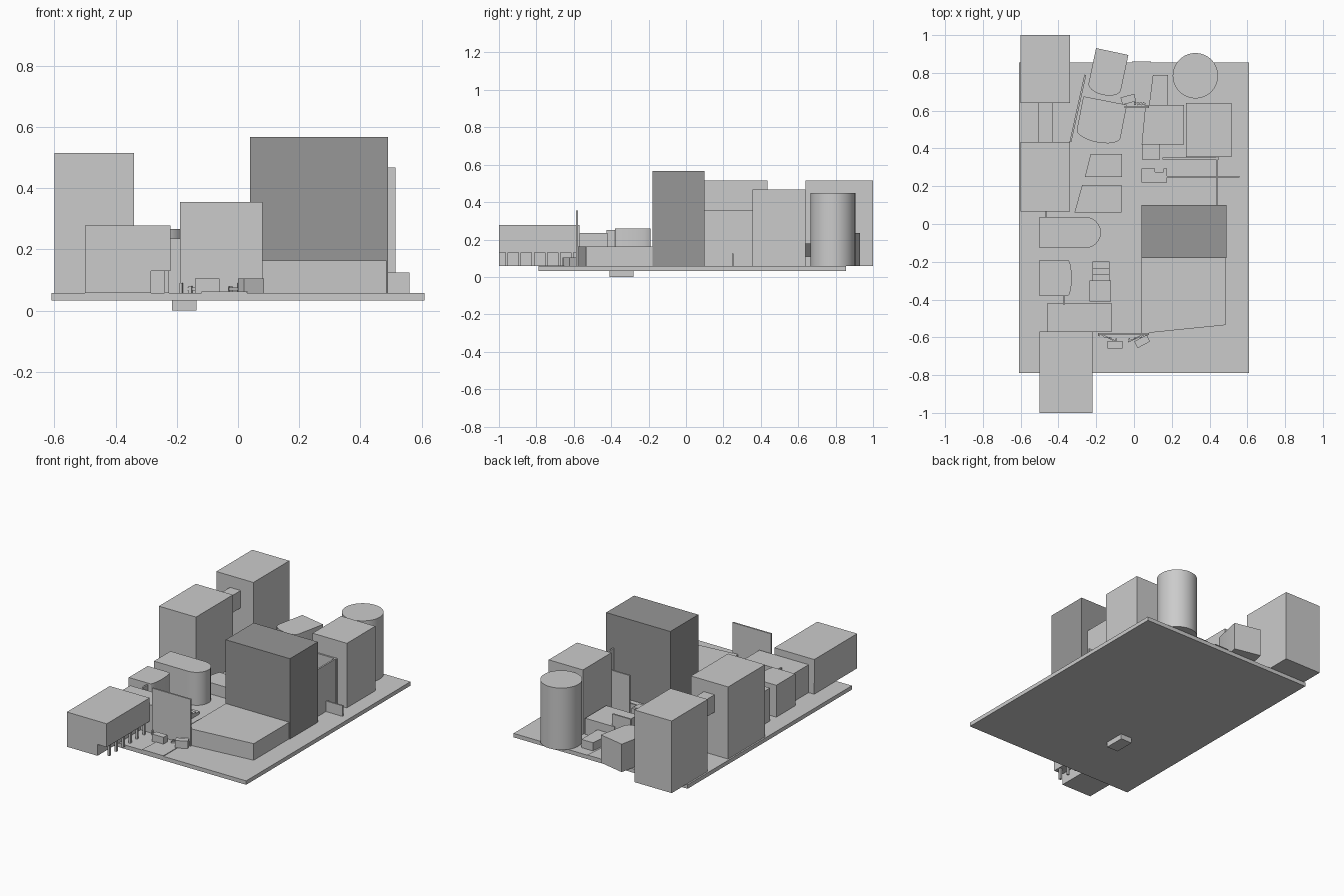
import bpy, bmesh, math
from mathutils import Matrix, Vector

if "Cube" in bpy.data.objects:
    bpy.data.objects.remove(bpy.data.objects["Cube"])


def material(name, value):
    mat = bpy.data.materials.new(name)
    mat.use_nodes = True
    colour = (value, value, value, 1)
    mat.diffuse_color = colour
    mat.node_tree.nodes["Principled BSDF"].inputs["Base Color"].default_value = colour
    return mat


LIGHT = material("light grey", 0.6)
DARK = material("dark grey", 0.31)
GROUND = 0.058
ARC_STEPS = 12


def prism(name, outline, top, bottom=GROUND, mat=LIGHT, smooth=False):
    """Extrude a plan outline upwards into a closed solid."""
    bm = bmesh.new()
    face = bm.faces.new([bm.verts.new((x, y, bottom)) for x, y in outline])
    raised = bmesh.ops.extrude_face_region(bm, geom=[face])["geom"]
    for item in raised:
        if isinstance(item, bmesh.types.BMVert):
            item.co.z = top
    bmesh.ops.recalc_face_normals(bm, faces=bm.faces)
    mesh = bpy.data.meshes.new(name)
    bm.to_mesh(mesh)
    bm.free()
    mesh.materials.append(mat)
    obj = bpy.data.objects.new(name, mesh)
    bpy.context.collection.objects.link(obj)
    if smooth:
        for other in bpy.context.selected_objects:
            other.select_set(False)
        obj.select_set(True)
        bpy.context.view_layer.objects.active = obj
        bpy.ops.object.shade_smooth_by_angle()
    return obj


def block(name, center, size, top, bottom=GROUND, turn=0, lean=0, bow=0, mat=LIGHT):
    """Box in plan, optionally turned, with a leaning left edge or a bowed front edge."""
    w, d = size[0] / 2, size[1] / 2
    outline = [(w, d), (-w, d), (-w - lean, -d)]
    if bow:
        for i in range(1, ARC_STEPS):
            a = math.pi * i / ARC_STEPS
            outline.append((-w * math.cos(a), -d - bow * math.sin(a)))
    outline.append((w, -d))
    spin = Matrix.Rotation(math.radians(turn), 2)
    plan = [spin @ Vector(p) + Vector(center) for p in outline]
    return prism(name, plan, top, bottom, mat, smooth=bow > 0)


# Ground slab, peg beneath it and the raised street
block("base_slab", center=(0, 0.033), size=(1.22, 1.645), top=GROUND, bottom=0.033)
block("base_peg", center=(-0.176, -0.345), size=(0.08, 0.13), top=0.04, bottom=0)
prism("street", [(-0.12, -0.79), (0.03, -0.79), (0.037, 0.28), (0.09, 0.86),
                 (-0.01, 0.86), (-0.07, 0)], top=0.062)

# Tall blocks
block("dark_tower", center=(0.265, -0.04), size=(0.45, 0.28), top=0.567, mat=DARK)
block("rear_right_tower", center=(-0.47, 0.82), size=(0.26, 0.36), top=0.515)
block("middle_right_tower", center=(-0.47, 0.25), size=(0.26, 0.37), top=0.515)
block("tower_bridge", center=(-0.467, 0.54), size=(0.075, 0.22), top=0.44, bottom=0.33)
block("rear_left_tower", center=(0.395, 0.497), size=(0.24, 0.285), top=0.467)

# Round tower
ring = [2 * math.pi * i / 64 for i in range(64)]
prism("round_tower", [(0.325 + 0.12 * math.cos(a), 0.785 + 0.12 * math.sin(a)) for a in ring],
      top=0.45, smooth=True)

# Low blocks and walls on the left of the street
prism("front_hall", [(0.04, -0.58), (0.485, -0.535), (0.485, -0.18), (0.04, -0.18)], top=0.163)
block("rear_left_block", center=(0.163, 0.525), size=(0.205, 0.21), top=0.16, lean=0.02)
block("rear_left_annex", center=(0.14, 0.71), size=(0.08, 0.16), top=0.11, lean=0.02)
block("small_left_block", center=(0.09, 0.38), size=(0.09, 0.08), top=0.11)
block("notched_block", center=(0.107, 0.247), size=(0.135, 0.055), top=0.12)
block("notched_block_large_ear", center=(0.075, 0.285), size=(0.07, 0.02), top=0.12)
block("notched_block_small_ear", center=(0.165, 0.285), size=(0.02, 0.02), top=0.12)
block("low_wall", center=(0.367, 0.25), size=(0.385, 0.01), top=0.125)
block("yard_side_wall", center=(0.44, 0.227), size=(0.01, 0.255), top=0.355)
block("yard_rear_wall", center=(0.3, 0.347), size=(0.3, 0.01), top=0.355)

# Blocks on the right of the street
block("rear_bowed_block", center=(-0.135, 0.82), size=(0.175, 0.19), top=0.235, turn=-12, bow=0.045)
block("second_bowed_block", center=(-0.17, 0.565), size=(0.235, 0.18), top=0.18, turn=-11, bow=0.045)
block("slanted_wall", center=(-0.297, 0.612), size=(0.01, 0.364), top=0.16, turn=-12.5)
block("third_block", center=(-0.147, 0.31), size=(0.165, 0.12), top=0.13, lean=0.03)
block("fourth_block", center=(-0.17, 0.133), size=(0.21, 0.145), top=0.13, lean=0.04)
block("nosed_block", center=(-0.38, -0.045), size=(0.165, 0.24), top=0.267, turn=90, bow=0.085)
block("curved_end_block", center=(-0.425, -0.285), size=(0.19, 0.15), top=0.26, turn=90, bow=0.02)
block("rear_link_wall", center=(-0.465, 0.05), size=(0.01, 0.04), top=0.25)
block("front_link_wall", center=(-0.37, -0.4), size=(0.01, 0.05), top=0.25)
block("cross_block", center=(-0.288, -0.495), size=(0.345, 0.15), top=0.235)
block("low_shed", center=(-0.178, -0.355), size=(0.115, 0.11), top=0.11)
for i in range(3):
    block("shed_step", center=(-0.175, -0.285 + 0.035 * i), size=(0.09, 0.035), top=0.095 - 0.01 * i)

# Front block with an overhang on posts
block("overhang_upper", center=(-0.36, -0.785), size=(0.28, 0.43), top=0.278, bottom=0.13)
block("overhang_lower", center=(-0.392, -0.785), size=(0.215, 0.43), top=0.13)
for i in range(6):
    block("overhang_post", center=(-0.233, -0.958 + 0.07 * i), size=(0.014, 0.014), top=0.13)

# Gate panels with small kiosks and barriers
block("front_gate_panel", center=(-0.055, -0.583), size=(0.27, 0.01), top=0.355)
block("rear_gate_panel", center=(0.015, 0.62), size=(0.13, 0.01), top=0.235)
block("front_kiosk", center=(-0.1, -0.64), size=(0.08, 0.04), top=0.105)
block("turned_front_kiosk", center=(0.043, -0.622), size=(0.075, 0.04), top=0.105, turn=28)
block("rear_kiosk", center=(-0.03, 0.66), size=(0.075, 0.04), top=0.105, turn=15)
for side in (-1, 1):
    block("front_barrier", center=(-0.06 + side * 0.07, -0.605), size=(0.09, 0.007),
          top=0.075, bottom=0.065, turn=side * 25)
    for i in range(4):
        reach = 0.035 + 0.03 * i
        block("front_barrier_post", center=(-0.06 + side * reach, -0.62 + reach / 4),
              size=(0.01, 0.01), top=0.08 + 0.01 * (i % 2), turn=side * 25)
for i in range(4):
    block("rear_barrier_post", center=(0.005 + 0.016 * i, 0.637), size=(0.012, 0.016),
          top=0.085, turn=20 * i)
